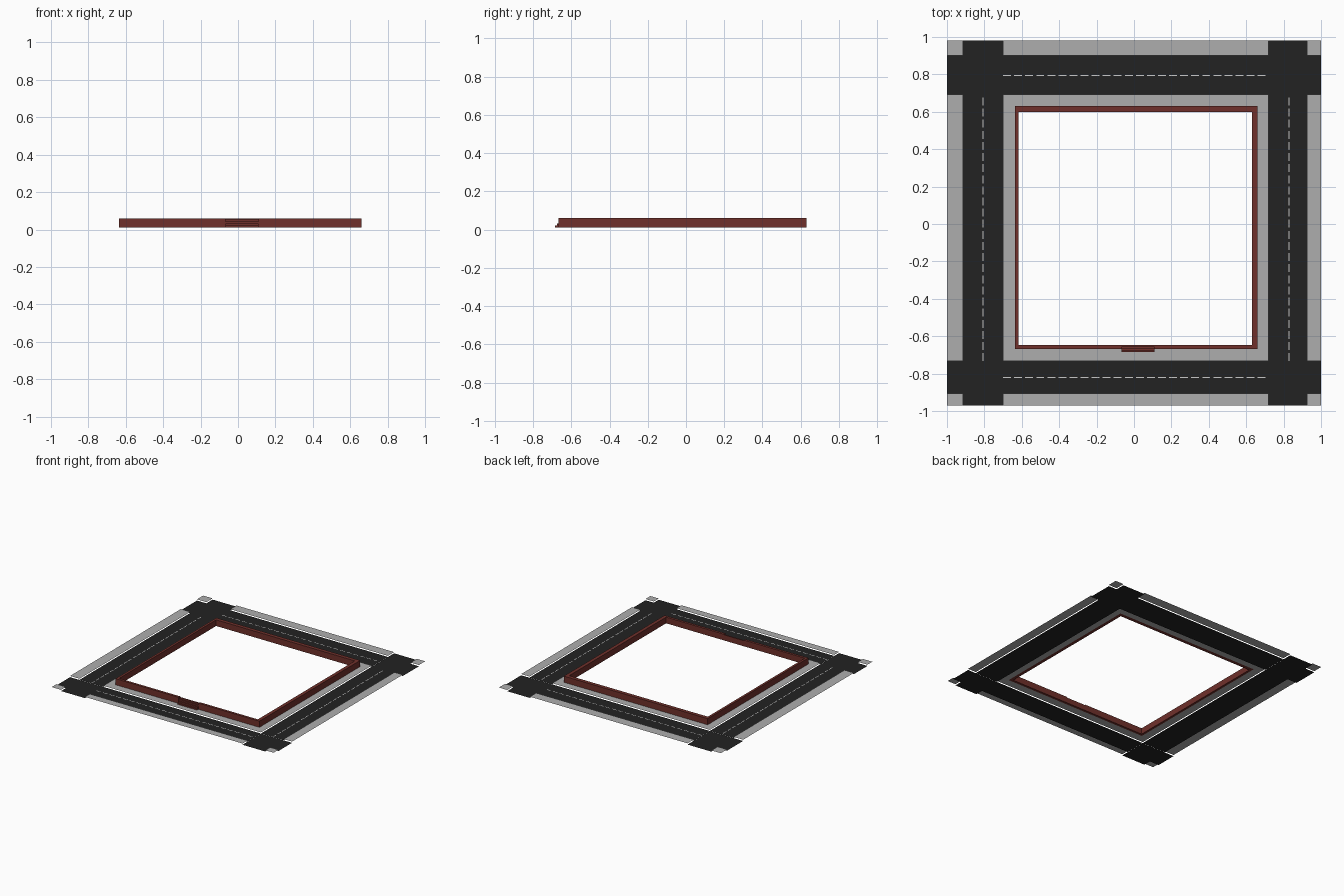
import bpy, bmesh

if "Cube" in bpy.data.objects:
    bpy.data.objects.remove(bpy.data.objects["Cube"])


def material(name, rgb):
    m = bpy.data.materials.new(name)
    m.diffuse_color = (*rgb, 1)
    m.use_nodes = True
    m.node_tree.nodes["Principled BSDF"].inputs["Base Color"].default_value = m.diffuse_color
    return m


ASPHALT = material("asphalt", (0.016, 0.016, 0.016))
CONCRETE = material("concrete", (0.42, 0.42, 0.42))
PAINT = material("paint", (0.8, 0.8, 0.8))
BRICK = material("brick", (0.16, 0.03, 0.024))


def finish(name, bm, mat):
    me = bpy.data.meshes.new(name)
    bm.to_mesh(me)
    bm.free()
    me.materials.append(mat)
    ob = bpy.data.objects.new(name, me)
    bpy.context.collection.objects.link(ob)
    return ob


def add_sheet(bm, x0, x1, y0, y1, z):
    bm.faces.new([bm.verts.new(p) for p in
                  ((x0, y0, z), (x1, y0, z), (x1, y1, z), (x0, y1, z))])


def sheets(name, rects, z, mat):
    bm = bmesh.new()
    for r in rects:
        add_sheet(bm, *r, z)
    return finish(name, bm, mat)


def prism(name, outline, z0, z1, mat):
    bm = bmesh.new()
    f = bm.faces.new([bm.verts.new((x, y, z0)) for x, y in outline])
    ext = bmesh.ops.extrude_face_region(bm, geom=[f])
    top = [v for v in ext["geom"] if isinstance(v, bmesh.types.BMVert)]
    bmesh.ops.translate(bm, verts=top, vec=(0, 0, z1 - z0))
    bmesh.ops.recalc_face_normals(bm, faces=bm.faces)
    return finish(name, bm, mat)


# Plan lines: outer edge, road outer, road inner on each axis
X = [-1.0, -0.915, -0.70, 0.72, 0.925, 1.0]
Y = [-0.97, -0.907, -0.733, 0.693, 0.90, 0.98]

# Roads and the intersections between them
ROAD_Z, WALK_Z = 0.001, 0.010
sheets("side_roads", [(X[i], X[i + 1], Y[2], Y[3]) for i in (1, 3)], ROAD_Z, ASPHALT)
sheets("front_back_roads", [(X[2], X[3], Y[i], Y[i + 1]) for i in (1, 3)], ROAD_Z, ASPHALT)
cross = []
for xa, xb, xc in ((0, 1, 2), (5, 4, 3)):
    for ya, yb, yc in ((0, 1, 2), (5, 4, 3)):
        xs, ys = sorted((X[xb], X[xc])), sorted((Y[yb], Y[yc]))
        xo, yo = sorted((X[xa], X[xb])), sorted((Y[ya], Y[yb]))
        cross += [(*xs, *ys), (*xo, *ys), (*xs, *yo)]
sheets("intersections", cross, 0.0, ASPHALT)

# Outer sidewalks and corner pads
walks = [(X[i], X[i + 1], Y[2], Y[3]) for i in (0, 4)]
walks += [(X[2], X[3], Y[i], Y[i + 1]) for i in (0, 4)]
walks += [(X[i], X[i + 1], Y[j], Y[j + 1]) for i in (0, 4) for j in (0, 4)]
sheets("outer_sidewalks", walks, WALK_Z, CONCRETE)

# Inner sidewalk ring up to the outside of the wall
WX0, WX1, WY0, WY1 = -0.636, 0.66, -0.667, 0.63
sheets("inner_sidewalk", [
    (X[2], WX0, Y[2], Y[3]), (WX1, X[3], Y[2], Y[3]),
    (WX0, WX1, Y[2], WY0), (WX0, WX1, WY1, Y[3])], WALK_Z, CONCRETE)

# Dashed centre lines
dashes, n = [], 24
for k in range(n):
    sx, sy = (X[3] - X[2]) / n, (Y[3] - Y[2]) / n
    x, y = X[2] + k * sx, Y[2] + k * sy
    for c in (-0.82, 0.793):
        dashes.append((x, x + 0.72 * sx, c - 0.003, c + 0.003))
    for c in (-0.807, 0.829):
        dashes.append((c - 0.003, c + 0.003, y, y + 0.72 * sy))
sheets("lane_dashes", dashes, 0.003, PAINT)

# Foundation wall, one loop with a gap for the entrance
IX0, IX1, IY0, IY1 = WX0 + 0.019, WX1 - 0.028, WY0 + 0.02, WY1 - 0.03
SX0, SX1 = -0.067, 0.11
prism("foundation_wall", [
    (SX0, WY0), (WX0, WY0), (WX0, WY1), (WX1, WY1), (WX1, WY0), (SX1, WY0),
    (SX1, IY0), (IX1, IY0), (IX1, IY1), (IX0, IY1), (IX0, IY0), (SX0, IY0)],
    WALK_Z, 0.06, BRICK)

# Entrance steps, stair profile swept along x
run, rise, steps = 0.0095, 0.0115, 4
profile = [(IY0, WALK_Z)]
for k in range(steps):
    z = 0.055 - k * rise
    profile += [(IY0 - k * run, z), (IY0 - (k + 1) * run, z)]
profile.append((IY0 - steps * run, WALK_Z))
bm = bmesh.new()
ends = [[bm.verts.new((x, y, z)) for y, z in profile] for x in (SX0, SX1)]
for e in ends:
    bm.faces.new(e)
for i in range(len(profile)):
    j = (i + 1) % len(profile)
    bm.faces.new((ends[0][i], ends[0][j], ends[1][j], ends[1][i]))
bmesh.ops.recalc_face_normals(bm, faces=bm.faces)
finish("entrance_steps", bm, BRICK)
